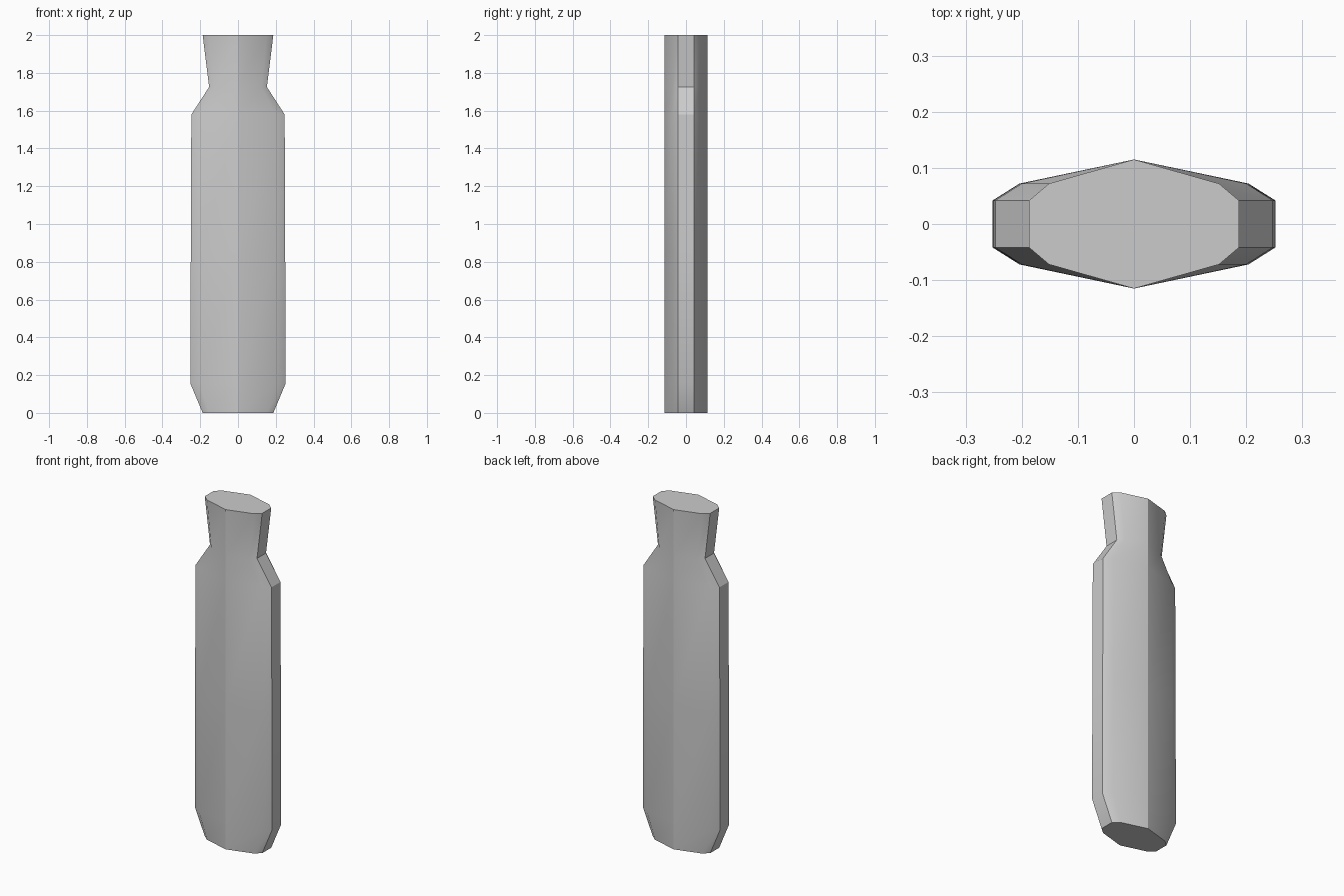
import bpy, bmesh, math

if "Cube" in bpy.data.objects:
    bpy.data.objects.remove(bpy.data.objects["Cube"])

# Half-width of the silhouette at each height
LEVELS = [(0.0, 0.187), (0.155, 0.252), (0.85, 0.25), (1.58, 0.247),
          (1.725, 0.153), (2.0, 0.187)]
# Ten-sided section: x as a fraction of half-width, y as constant depth
QUARTER = [(0.0, 0.115), (0.81, 0.072), (1.0, 0.042)]
section = ([(x, -y) for x, y in QUARTER] + [(x, y) for x, y in reversed(QUARTER)]
           + [(-x, y) for x, y in QUARTER[1:]]
           + [(-x, -y) for x, y in reversed(QUARTER[1:])])

# Bottle body: loft the section through the levels and cap the ends
bm = bmesh.new()
rings = [[bm.verts.new((x * w, y, z)) for x, y in section] for z, w in LEVELS]
n = len(section)
for a, b in zip(rings, rings[1:]):
    for i in range(n):
        j = (i + 1) % n
        bm.faces.new((a[i], a[j], b[j], b[i]))
bm.faces.new(list(reversed(rings[0])))
bm.faces.new(rings[-1])
bmesh.ops.recalc_face_normals(bm, faces=bm.faces)

# Smooth sides, with crisp corners and front and back ridges
for f in bm.faces:
    f.smooth = True
for e in bm.edges:
    ridge = all(abs(v.co.x) < 1e-5 for v in e.verts)
    e.smooth = not ridge and e.calc_face_angle(0) < math.radians(30)

mesh = bpy.data.meshes.new("bottle_body")
bm.to_mesh(mesh)
bm.free()
bottle = bpy.data.objects.new("bottle_body", mesh)
bpy.context.collection.objects.link(bottle)
